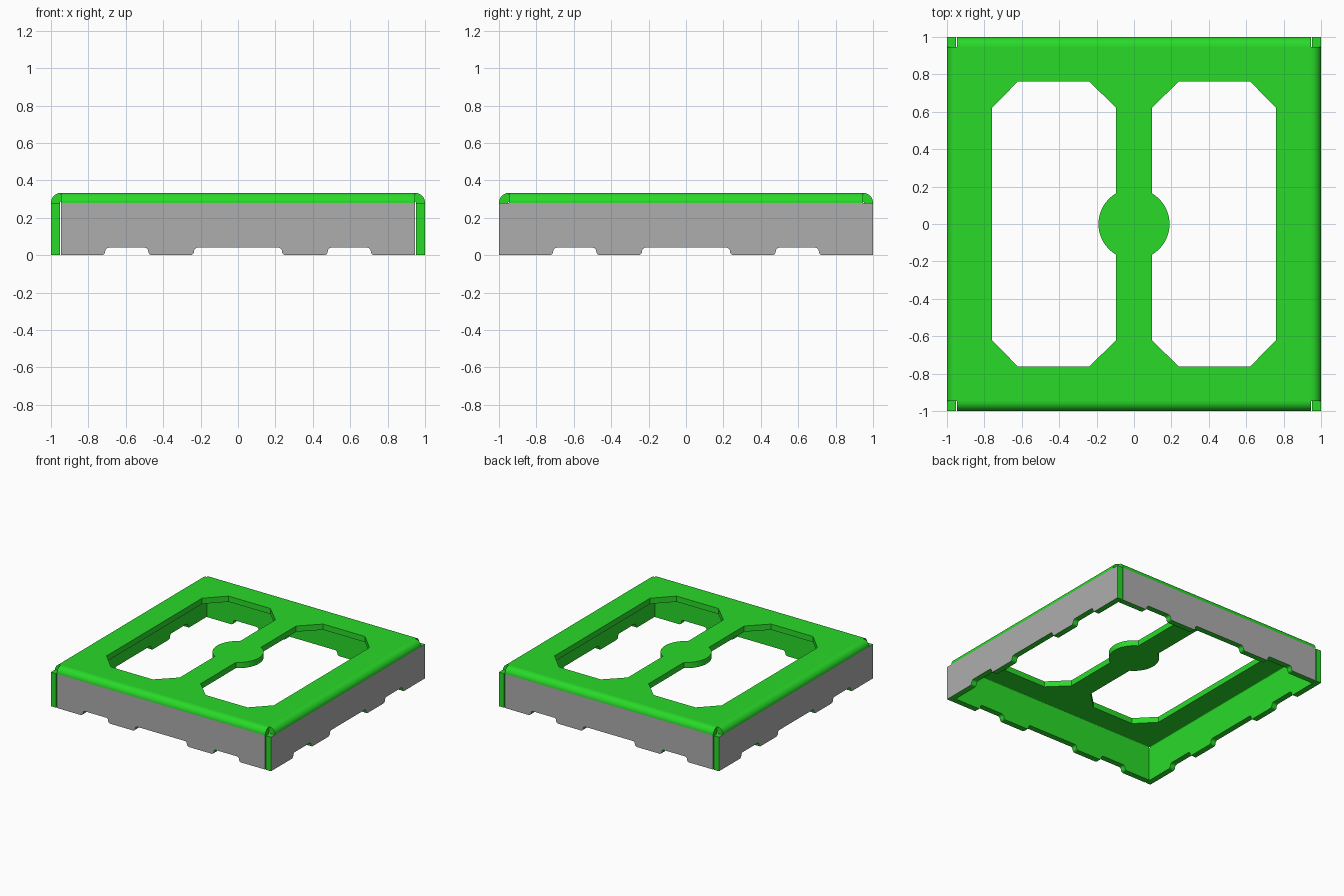
import bpy
import bmesh
import math
from mathutils import Matrix

cube = bpy.data.objects.get("Cube")
if cube:
    bpy.data.objects.remove(cube, do_unlink=True)

HEIGHT = 0.333      # overall height
T = 0.047           # sheet thickness
R = 0.053           # outer bend radius
EDGE = 1.0 - R      # where the flat top ends and the bends begin


def material(name, rgb):
    mat = bpy.data.materials.new(name)
    mat.use_nodes = True
    color = (*rgb, 1.0)
    mat.diffuse_color = color
    mat.node_tree.nodes["Principled BSDF"].inputs["Base Color"].default_value = color
    return mat


green = material("lime green", (0.022, 0.700, 0.022))
grey = material("mid grey", (0.42, 0.42, 0.42))


def arc(cx, cy, r, a0, a1, n=6):
    """Points along an arc, angles in degrees."""
    angles = [math.radians(a0 + (a1 - a0) * i / n) for i in range(n + 1)]
    return [(cx + r * math.cos(a), cy + r * math.sin(a)) for a in angles]


def prism(name, loops, depth, frame, turn=0.0, grey_outside=False):
    """Fill 2D loops (outline, then holes), extrude, place, and turn about z."""
    bm = bmesh.new()
    for loop in loops:
        verts = [bm.verts.new((x, y, 0)) for x, y in loop]
        for a, b in zip(verts, verts[1:] + verts[:1]):
            bm.edges.new((a, b))
    bmesh.ops.triangle_fill(bm, use_beauty=True, use_dissolve=False,
                            edges=bm.edges[:], normal=(0, 0, 1))
    ext = bmesh.ops.extrude_face_region(bm, geom=bm.faces[:])
    new_verts = [g for g in ext["geom"] if isinstance(g, bmesh.types.BMVert)]
    bmesh.ops.translate(bm, verts=new_verts, vec=(0, 0, depth))
    bm.transform(frame)
    # Consistent normals, facing out of the solid
    bmesh.ops.recalc_face_normals(bm, faces=bm.faces[:])
    if bm.calc_volume(signed=True) < 0:
        bmesh.ops.reverse_faces(bm, faces=bm.faces[:])
    # Grey on the outermost plane only
    if grey_outside:
        for f in bm.faces:
            f.material_index = int(all(v.co.y < -0.999 for v in f.verts))
    bm.transform(Matrix.Rotation(turn, 4, 'Z'))
    mesh = bpy.data.meshes.new(name)
    bm.to_mesh(mesh)
    bm.free()
    mesh.materials.append(green)
    if grey_outside:
        mesh.materials.append(grey)
    mesh.shade_smooth()
    mesh.set_sharp_from_angle(angle=math.radians(30))
    obj = bpy.data.objects.new(name, mesh)
    bpy.context.collection.objects.link(obj)


# Top plate: square with two chamfered windows around a bar with a central disc
outline = [(-EDGE, -EDGE), (EDGE, -EDGE), (EDGE, EDGE), (-EDGE, EDGE)]
window = [(0.095, 0.62), (0.24, 0.763), (0.62, 0.763), (0.76, 0.62),
          (0.76, -0.62), (0.62, -0.763), (0.24, -0.763), (0.095, -0.62)]
window += arc(0, 0, 0.19, -60, 60, 20)
mirrored = [(-x, y) for x, y in window]
prism("top_plate", [outline, window, mirrored], T,
      Matrix.Translation((0, 0, HEIGHT - T)))

# Flange outline: rounded recesses along the lower edge leave four feet
STEP = 0.02         # radius of each rounded corner, half the recess height


def foot_step(c, rising):
    """Rounded step centred on c, going up into a recess or down out of it."""
    up = arc(c - STEP, STEP, STEP, -90, 0, 5) + arc(c + STEP, STEP, STEP, 180, 90, 5)[1:]
    return up if rising else [(2 * c - x, z) for x, z in reversed(up)]


def flange_outline(half):
    pts = [(-half, 0)]
    for i, c in enumerate((-0.71, -0.48, -0.235, 0.235, 0.48, 0.71)):
        pts += foot_step(c, i % 2 == 0)
    return pts + [(half, 0), (half, HEIGHT - R), (-half, HEIGHT - R)]


# Bend section: quarter ring joining the plate to a flange
bend_section = (arc(-EDGE, HEIGHT - R, R, 90, 180, 10)
                + arc(-EDGE, HEIGHT - R, R - T, 180, 90, 4))

# Local frames: flange drawn in x-z at the front, bend section drawn in y-z
flange_frame = Matrix(((1, 0, 0, 0), (0, 0, 1, -1), (0, 1, 0, 0), (0, 0, 0, 1)))
bend_frame = Matrix(((0, 0, 1, -EDGE), (1, 0, 0, 0), (0, 1, 0, 0), (0, 0, 0, 1)))

# Four sides; the left and right flanges run the full depth
for i, (side, half) in enumerate((("front", EDGE), ("left", 1.0),
                                  ("back", EDGE), ("right", 1.0))):
    turn = i * math.pi / 2
    prism(side + "_flange", [flange_outline(half)], T, flange_frame, turn, True)
    prism(side + "_bend", [bend_section], 2 * EDGE, bend_frame, turn)
